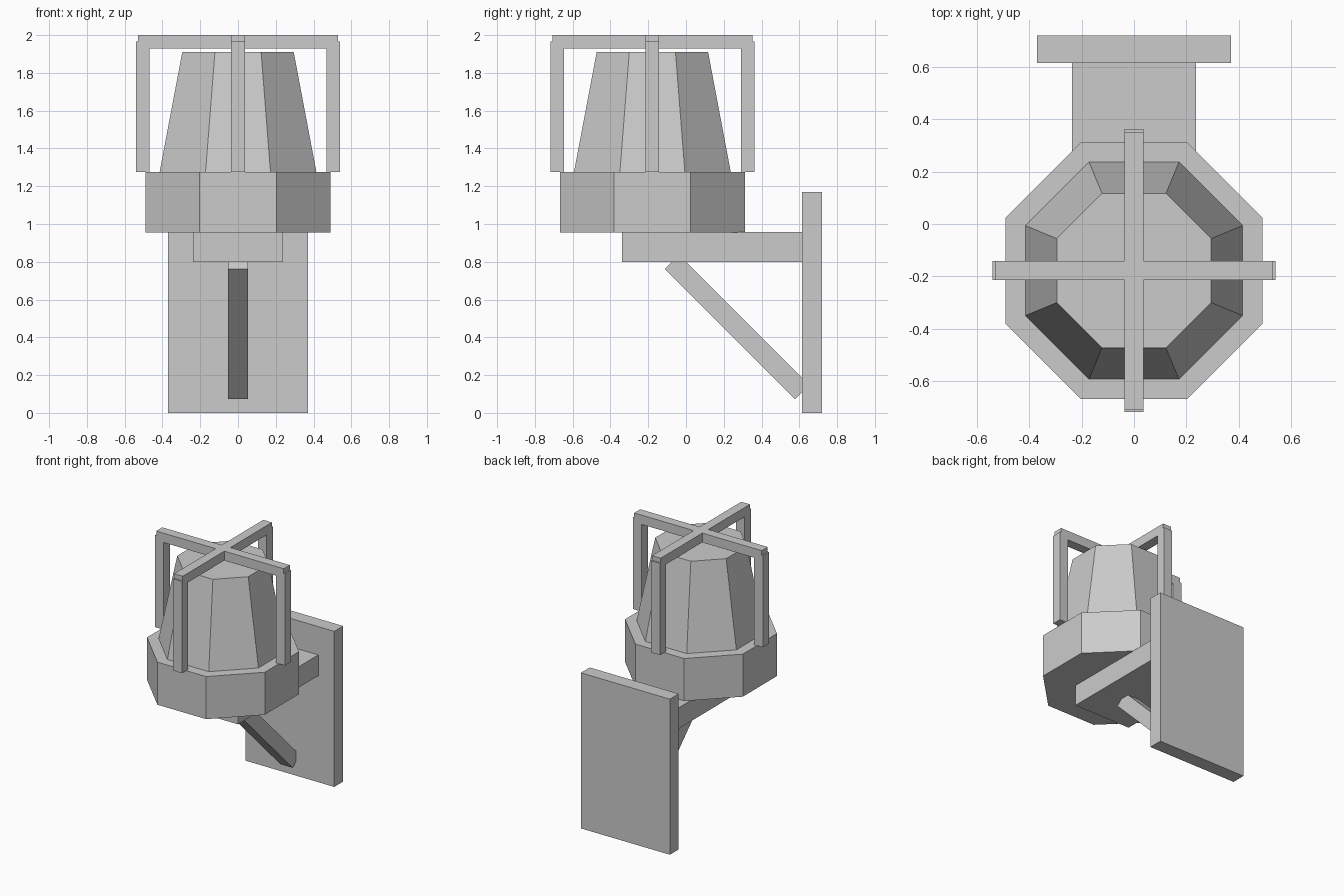
import bpy
from math import pi, cos, radians

if "Cube" in bpy.data.objects:
    bpy.data.objects.remove(bpy.data.objects["Cube"])

CY = -0.178  # lamp axis position in y


def box(name, lo, hi, rot_x=0.0):
    """Box between two corners, optionally turned about x through its centre."""
    centre = [(a + b) / 2 for a, b in zip(lo, hi)]
    bpy.ops.mesh.primitive_cube_add(size=1, location=centre)
    ob = bpy.context.object
    ob.name = name
    for v in ob.data.vertices:
        v.co = [c * (b - a) for c, a, b in zip(v.co, lo, hi)]
    ob.rotation_euler.x = rot_x
    return ob


def octagon(name, flat_bottom, flat_top, z0, z1):
    """Eight-sided frustum sized by centre-to-flat distance, flats facing the axes."""
    k = 1 / cos(pi / 8)
    bpy.ops.mesh.primitive_cone_add(
        vertices=8, radius1=flat_bottom * k, radius2=flat_top * k, depth=z1 - z0,
        location=(0, CY, (z0 + z1) / 2), rotation=(0, 0, pi / 8))
    bpy.context.object.name = name


# Wall mount: plate, horizontal arm, diagonal brace
box("wall_plate", (-0.37, 0.615, 0), (0.37, 0.72, 1.17))
box("support_arm", (-0.237, -0.34, 0.80), (0.237, 0.62, 0.957))
box("diagonal_brace", (-0.052, 0.27 - 0.488, 0.402), (0.052, 0.27 + 0.488, 0.508), radians(-45))

# Lamp: base collar and tapered lens
octagon("lamp_base", 0.49, 0.49, 0.955, 1.275)
octagon("lamp_lens", 0.415, 0.295, 1.275, 1.91)

# Guard cage: crossed top bars and four posts
W = 0.036
box("cage_bar_x", (-0.53, CY - W, 1.93), (0.53, CY + W, 2.0))
box("cage_bar_y", (-W, CY - 0.53, 1.93), (W, CY + 0.53, 2.0))
for i, (dx, dy) in enumerate([(1, 0), (-1, 0), (0, 1), (0, -1)]):
    x, y = dx * 0.504, CY + dy * 0.504
    box(f"cage_post_{i + 1}", (x - W, y - W, 1.275), (x + W, y + W, 1.965))
